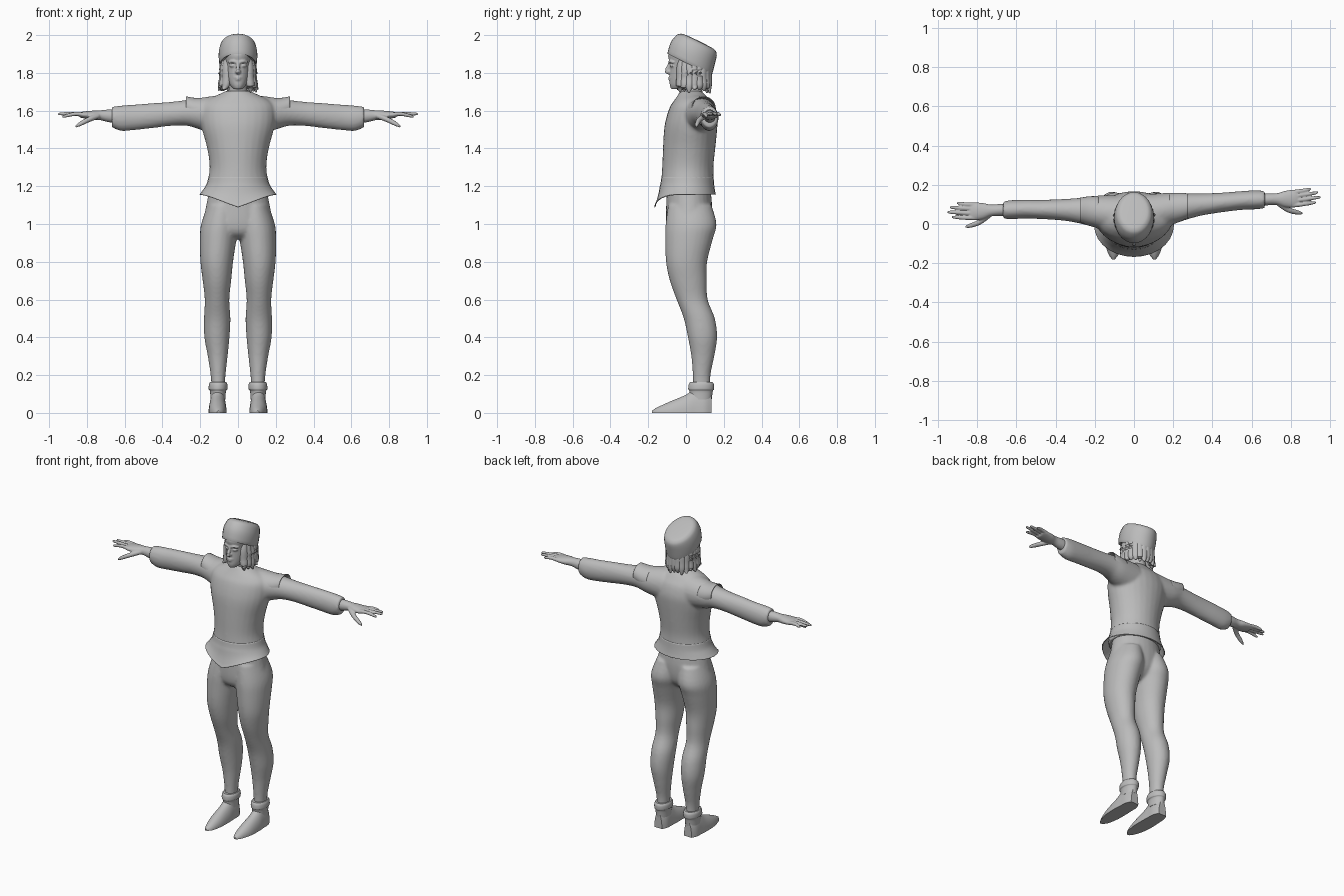
import bpy, bmesh, math, random
from mathutils import Vector

random.seed(4)
SIDES = 28
old = bpy.data.objects.get("Cube")
if old:
    bpy.data.objects.remove(old, do_unlink=True)

grey = bpy.data.materials.new("plain grey")
grey.use_nodes = True
grey.diffuse_color = (0.5, 0.5, 0.5, 1)
grey.node_tree.nodes["Principled BSDF"].inputs["Base Color"].default_value = (0.5, 0.5, 0.5, 1)


def skin(bm, rings, cap=True):
    """Join rings of points into one tube."""
    loops = [[bm.verts.new(p) for p in ring] for ring in rings]
    for a, b in zip(loops, loops[1:]):
        for i in range(len(a)):
            j = (i + 1) % len(a)
            bm.faces.new((a[i], a[j], b[j], b[i]))
    if cap:
        bm.faces.new(loops[0])
        bm.faces.new(loops[-1])


def smooth_keys(keys, steps=4):
    """Catmull-Rom interpolation of the section keys."""
    out = []
    for i in range(len(keys) - 1):
        p0, p1, p2 = keys[max(i - 1, 0)], keys[i], keys[i + 1]
        p3 = keys[min(i + 2, len(keys) - 1)]
        for s in range(steps):
            t = s / steps
            out.append([b + t * ((c - a) + t * ((2 * a - 5 * b + 4 * c - d) + t * (3 * b - a - 3 * c + d))) / 2
                        for a, b, c, d in zip(p0, p1, p2, p3)])
    return out + [list(keys[-1])]


def loft(bm, axis, keys, flip=1, cap=True, place=lambda p: p):
    """Elliptic sections, each given as (position, u min, u max, v min, v max)."""
    rings = []
    for t, u0, u1, v0, v1 in smooth_keys(keys):
        ring = []
        for i in range(SIDES):
            a = math.tau * i / SIDES
            u = (u0 + u1) / 2 + (u1 - u0) / 2 * math.cos(a)
            v = (v0 + v1) / 2 + (v1 - v0) / 2 * math.sin(a)
            p = {"x": (t, u, v), "y": (u, t, v), "z": (u, v, t)}[axis]
            ring.append(place(Vector((p[0] * flip, p[1], p[2]))))
        rings.append(ring)
    skin(bm, rings, cap)


def sym(rows):
    """Sections centred on x = 0 from (z, half width, front, back)."""
    return [(z, -w, w, f, b) for z, w, f, b in rows]


def tube(bm, path, flip=1, squash=1, place=lambda p: p):
    """Round strand through (x, y, z, radius) points."""
    pts = smooth_keys(path)
    rings = []
    for i, (x, y, z, r) in enumerate(pts):
        d = Vector(pts[min(i + 1, len(pts) - 1)][:3]) - Vector(pts[max(i - 1, 0)][:3])
        q = d.to_track_quat("Z", "Y")
        ring = []
        for k in range(10):
            a = math.tau * k / 10
            p = Vector((x, y, z)) + q @ Vector((r * math.cos(a), r * squash * math.sin(a), 0))
            ring.append(place(Vector((p.x * flip, p.y, p.z))))
        rings.append(ring)
    skin(bm, rings)


def finish(name, bm, voxel=0, thick=0):
    bmesh.ops.recalc_face_normals(bm, faces=bm.faces)
    mesh = bpy.data.meshes.new(name)
    bm.to_mesh(mesh)
    bm.free()
    mesh.materials.append(grey)
    obj = bpy.data.objects.new(name, mesh)
    bpy.context.collection.objects.link(obj)
    bpy.ops.object.select_all(action="DESELECT")
    obj.select_set(True)
    bpy.context.view_layer.objects.active = obj
    bpy.ops.object.shade_smooth_by_angle(angle=math.radians(50))
    if voxel:
        blend = obj.modifiers.new("blend", "REMESH")
        blend.mode = "VOXEL"
        blend.voxel_size = voxel
        blend.use_smooth_shade = True
        relax = obj.modifiers.new("relax", "SMOOTH")
        relax.factor, relax.iterations = 0.5, 5
    if thick:
        obj.modifiers.new("thickness", "SOLIDIFY").thickness = thick
    return obj


def lean(p):
    """The left arm sits slightly further back than the right."""
    return Vector((p.x, p.y + 0.04 * p.x, p.z))


# Tunic: body and both sleeves blended together
bm = bmesh.new()
loft(bm, "z", sym([(1.17, .168, -.135, .145), (1.22, .162, -.132, .147), (1.3, .15, -.126, .145),
                   (1.4, .163, -.122, .155), (1.5, .19, -.116, .165), (1.56, .2, -.105, .166),
                   (1.62, .195, -.085, .15), (1.655, .165, -.062, .125), (1.68, .115, -.045, .105),
                   (1.705, .062, -.03, .08)]))
for s in (1, -1):
    loft(bm, "x", [(.08, -.05, .15, 1.47, 1.685), (.2, -.01, .152, 1.5, 1.668), (.27, .012, .145, 1.52, 1.657),
                   (.35, .03, .142, 1.52, 1.647), (.45, .042, .142, 1.508, 1.64), (.55, .05, .146, 1.497, 1.632),
                   (.62, .05, .147, 1.493, 1.627), (.668, .054, .142, 1.512, 1.62)], s, place=lean)
finish("tunic", bm, voxel=.009)

# Flared hem, dipping to a point at the front
def dip(p):
    drop = min(max((1.2 - p.z) / .04, 0), 1)
    front = max(-p.y / .17, 0) * max(1 - abs(p.x) / .2, 0)
    return Vector((p.x, p.y, p.z - .068 * drop * front))

bm = bmesh.new()
loft(bm, "z", sym([(1.25, .156, -.13, .146), (1.21, .167, -.136, .149), (1.18, .186, -.148, .153),
                   (1.157, .204, -.168, .158)]), cap=False, place=dip)
finish("tunic_hem", bm, thick=.004)

# Pelvis and legs
bm = bmesh.new()
loft(bm, "z", sym([(1.22, .145, -.1, .125), (1.1, .168, -.105, .138), (1.0, .185, -.105, .13),
                   (.95, .15, -.09, .1), (.92, .08, -.05, .06)]))
for s in (1, -1):
    loft(bm, "z", [(1.1, .0, .16, -.095, .135), (1.0, -.004, .195, -.108, .162), (.92, .008, .202, -.11, .142),
                   (.8, .026, .199, -.106, .112), (.7, .036, .187, -.086, .11), (.6, .046, .176, -.05, .115),
                   (.5, .04, .18, -.012, .153), (.4, .045, .178, .01, .165), (.3, .055, .16, .028, .15),
                   (.2, .066, .145, .036, .13), (.12, .07, .14, .036, .13)], s)
finish("legs", bm, voxel=.009)

for s, side in ((1, "left"), (-1, "right")):
    # Shoe with flat sole and folded cuff
    bm = bmesh.new()
    loft(bm, "y", [(-.18, .098, .112, -.012, .012), (-.15, .076, .132, -.03, .03), (-.08, .062, .152, -.062, .062),
                   (0, .06, .156, -.096, .096), (.05, .062, .153, -.13, .13), (.1, .064, .15, -.13, .13),
                   (.135, .08, .135, -.1, .1)], s, place=lambda p: Vector((p.x, p.y, max(p.z, 0))))
    finish(side + "_shoe", bm)
    bm = bmesh.new()
    loft(bm, "z", [(.07, .066, .146, .02, .136), (.115, .064, .148, .018, .142), (.125, .056, .155, .012, .148),
                   (.15, .056, .154, .014, .148), (.163, .062, .148, .022, .14)], s)
    finish(side + "_shoe_cuff", bm)

    # Shoulder seam flap standing proud of the sleeve
    bm = bmesh.new()
    loft(bm, "x", [(.18, -.01, .15, 1.52, 1.668), (.23, .004, .15, 1.54, 1.668),
                   (.275, .02, .145, 1.56, 1.676)], s, cap=False, place=lean)
    finish(side + "_shoulder_flap", bm, thick=.004)

    # Forearm, palm, fingers and thumb
    bm = bmesh.new()
    loft(bm, "x", [(.6, .066, .132, 1.53, 1.605), (.68, .068, .13, 1.538, 1.606), (.73, .068, .128, 1.55, 1.602),
                   (.77, .055, .138, 1.552, 1.6), (.82, .051, .143, 1.56, 1.595),
                   (.84, .058, .138, 1.565, 1.59)], s, place=lean)
    for y, tip_x, tip_y, tip_z in ((.062, .93, .072, 1.57), (.085, .952, .098, 1.583),
                                   (.108, .94, .122, 1.583), (.13, .905, .142, 1.578)):
        tube(bm, [(.8, y, 1.577, .011), (.86, y * .6 + tip_y * .4, 1.583, .011),
                  (tip_x - .01, tip_y, tip_z, .008), (tip_x, tip_y, tip_z, .003)], s, place=lean)
    tube(bm, [(.74, .075, 1.572, .015), (.79, .04, 1.553, .014), (.84, .024, 1.527, .011),
              (.862, .02, 1.514, .004)], s, place=lean)
    finish(side + "_hand", bm, voxel=.004)

# Head: skull, neck, nose, brows, eyes and lips
bm = bmesh.new()
loft(bm, "z", sym([(1.714, .022, -.078, -.03), (1.735, .042, -.086, .03), (1.77, .058, -.087, .08),
                   (1.81, .067, -.086, .11), (1.85, .072, -.086, .125), (1.9, .077, -.094, .13),
                   (1.95, .06, -.06, .1)]))
loft(bm, "z", sym([(1.66, .058, -.02, .09), (1.72, .048, -.02, .085), (1.78, .045, -.03, .08)]))
tube(bm, [(0, -.083, 1.86, .009), (0, -.094, 1.83, .01), (0, -.104, 1.811, .012), (0, -.088, 1.8, .011)])
for s in (1, -1):
    tube(bm, [(.008, -.088, 1.856, .007), (.03, -.084, 1.861, .007), (.052, -.066, 1.854, .005)], s)
    tube(bm, [(.015, -.08, 1.837, .003), (.03, -.078, 1.838, .008), (.046, -.067, 1.837, .003)], s)
    tube(bm, [(.004, -.092, 1.806, .007), (.014, -.085, 1.807, .007)], s)
for z, w in ((1.775, .024), (1.765, .019)):
    tube(bm, [(-w, -.077, z, .003), (0, -.089, z, .006), (w, -.077, z, .003)])
finish("head", bm, voxel=.0045)

# Hair: locks hanging round the sides and back
bm = bmesh.new()
LOCKS = 17
for i in range(LOCKS):
    a = math.radians(-40 + 260 * i / (LOCKS - 1))
    c, d = math.cos(a), math.sin(a)
    side = abs(c)
    end = 1.685 + .02 * random.random() + .01 * side
    path = [(k * .08 * c, .03 + k * .088 * d, z, r) for k, z, r in
            ((.85, 1.89, .018), (.98, 1.83, .026), (1, 1.77, .027), (1.02 + .1 * side, 1.73, .022),
             (1.05 + .4 * side * random.random(), end, .004))]
    tube(bm, path, squash=.8)
finish("hair", bm)

# Brimless cap, tilted back
bm = bmesh.new()
tilt = math.radians(26)
rings = []
for y, z, w, r in smooth_keys([(.02, 1.848, .088, .125), (.02, 1.848, .099, .131), (.036, 1.905, .102, .13),
                               (.055, 1.945, .093, .12), (.063, 1.961, .08, .105), (.067, 1.967, .06, .08),
                               (.068, 1.969, .004, .005)], 3):
    rings.append([(w * math.cos(a), y + r * math.sin(a) * math.cos(tilt), z - r * math.sin(a) * math.sin(tilt))
                  for a in (math.tau * i / SIDES for i in range(SIDES))])
skin(bm, rings)
finish("cap", bm)
